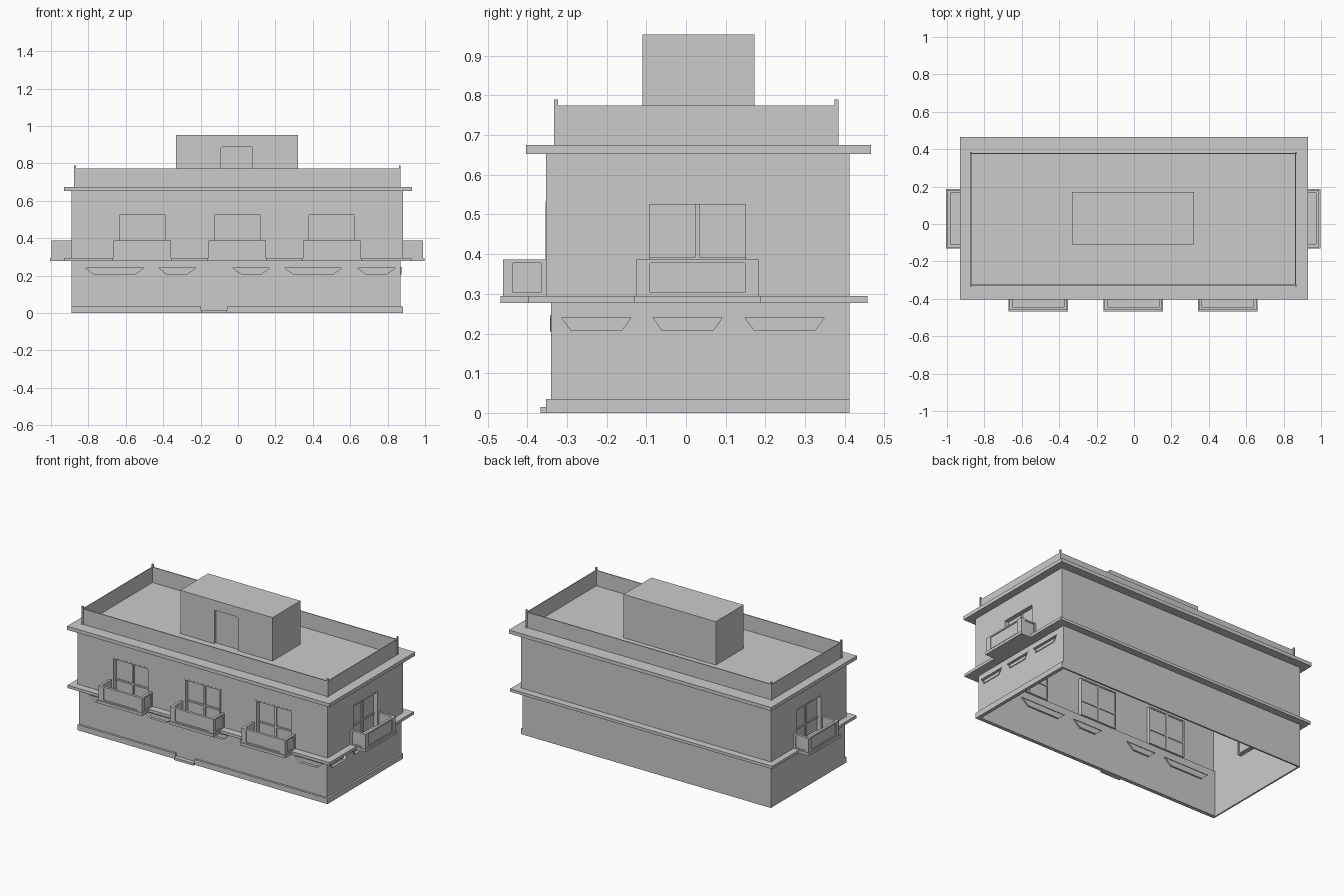
import bpy, bmesh

if "Cube" in bpy.data.objects:
    bpy.data.objects.remove(bpy.data.objects["Cube"])

# wall planes: (u along the wall, v outward, w up) -> world
def front(u, v, w): return (u, -0.353 - v, w)
def right(u, v, w): return (0.882 + v, u, w)
def left(u, v, w): return (-0.89 - v, u, w)
def front_low(u, v, w): return (u, -0.34 - v, w)
def right_low(u, v, w): return (0.87 + v, u, w)
def world(x, y, z): return (x, y, z)


def finish(name, bm):
    bmesh.ops.recalc_face_normals(bm, faces=bm.faces)
    me = bpy.data.meshes.new(name)
    bm.to_mesh(me)
    bm.free()
    ob = bpy.data.objects.new(name, me)
    bpy.context.collection.objects.link(ob)
    return ob


def add_box(bm, f, u0, u1, v0, v1, w0, w1):
    vs = [bm.verts.new(f(u, v, w)) for u in (u0, u1) for v in (v0, v1) for w in (w0, w1)]
    for q in ((0, 1, 3, 2), (4, 6, 7, 5), (0, 4, 5, 1), (2, 3, 7, 6), (0, 2, 6, 4), (1, 5, 7, 3)):
        bm.faces.new([vs[i] for i in q])


def boxes(name, f, *dims):
    bm = bmesh.new()
    for d in dims:
        add_box(bm, f, *d)
    return finish(name, bm)


def prism(name, f, outline, v0, v1):
    bm = bmesh.new()
    a = [bm.verts.new(f(u, v0, w)) for u, w in outline]
    b = [bm.verts.new(f(u, v1, w)) for u, w in outline]
    bm.faces.new(a)
    bm.faces.new(b)
    for i in range(len(a)):
        j = (i + 1) % len(a)
        bm.faces.new((a[i], a[j], b[j], b[i]))
    return finish(name, bm)


def cut(ob, cutters):
    bpy.context.view_layer.objects.active = ob
    for c in cutters:
        m = ob.modifiers.new("cut", 'BOOLEAN')
        m.object, m.operation, m.solver = c, 'DIFFERENCE', 'EXACT'
        bpy.ops.object.modifier_apply(modifier=m.name)
        bpy.data.objects.remove(c, do_unlink=True)


def trapezoid(u0, u1, inset, grow=0.0):
    return [(u0 - grow, 0.245 + grow), (u1 + grow, 0.245 + grow),
            (u1 - inset + grow, 0.205 - grow), (u0 + inset - grow, 0.205 - grow)]


# storey shells: hollow tubes open at the bottom
upper = boxes("upper_walls", world, (-0.89, 0.882, -0.353, 0.412, 0.285, 0.66))
lower = boxes("lower_walls", world, (-0.89, 0.87, -0.34, 0.412, 0.0, 0.29))
upper_cuts = [boxes("cutter", world, (-0.88, 0.872, -0.343, 0.402, 0.2, 0.8))]
lower_cuts = [boxes("cutter", world, (-0.88, 0.86, -0.33, 0.402, -0.1, 0.5))]


def window(f, c):
    # recessed frame with a cross of glazing bars
    a, b, z0, z1, t, m = c - 0.129, c + 0.129, 0.293, 0.533, 0.008, 0.387
    upper_cuts.append(boxes("cutter", f, (a, b, -0.05, 0.05, z0, z1)))
    boxes("window_frame", f,
          (a, a + t, -0.035, 0.001, z0, z1), (b - t, b, -0.035, 0.001, z0, z1),
          (a + t, b - t, -0.035, 0.001, z1 - t, z1), (a + t, b - t, -0.035, 0.001, z0, z0 + t),
          (c - 0.006, c + 0.006, -0.035, -0.018, z0 + t, z1 - t),
          (a + t, c - 0.006, -0.035, -0.018, m - 0.005, m + 0.005),
          (c + 0.006, b - t, -0.035, -0.018, m - 0.005, m + 0.005))
    boxes("window_glass", f, (a + t, b - t, -0.03, -0.026, z0 + t, z1 - t))


def balcony(f, c):
    # floor plate, framed parapet and set-back panels
    h, d, t, z0, z1 = 0.154, 0.108, 0.016, 0.295, 0.387
    boxes("balcony_floor", f, (c - h - 0.005, c + h + 0.005, -0.005, d + 0.006, 0.277, z0))
    parts = []
    for s in (-1, 1):
        e, i = c + s * h, c + s * (h - t)
        p = c + s * (h - 0.034)
        u0, u1 = sorted((e, i))
        parts += [(u0, u1, 0, 0.013, z0, z1), (u0, u1, d - 0.025, d, z0, z1),
                  (u0, u1, 0.013, d - 0.025, z1 - 0.009, z1),
                  (u0, u1, 0.013, d - 0.025, z0, z0 + 0.008)]
        q0, q1 = sorted((c + s * (h - 0.005), i))
        parts.append((q0, q1, 0.013, d - 0.025, z0 + 0.008, z1 - 0.009))
        p0, p1 = sorted((i, p))
        parts.append((p0, p1, d - t, d, z0, z1))
    g = h - 0.034
    parts += [(c - g, c + g, d - t, d, z1 - 0.009, z1), (c - g, c + g, d - t, d, z0, z0 + 0.008),
              (c - g, c + g, d - t, d - 0.005, z0 + 0.008, z1 - 0.009)]
    boxes("balcony_parapet", f, *parts)


for f, c in ((front, -0.512), (front, -0.004), (front, 0.501), (right, 0.029), (left, 0.029)):
    window(f, c)
    balcony(f, c)


def low_window(f, u0, u1, inset):
    # tapered strip window with thin trim
    lower_cuts.append(prism("cutter", f, trapezoid(u0, u1, inset, -0.001), -0.04, 0.04))
    trim = prism("low_window_trim", f, trapezoid(u0, u1, inset), -0.02, 0.003)
    cut(trim, [prism("cutter", f, trapezoid(u0, u1, inset, -0.004), -0.05, 0.05)])
    prism("low_window_glass", f, trapezoid(u0, u1, inset, -0.003), -0.018, -0.014)


for u0, u1 in ((-0.82, -0.50), (-0.43, -0.222), (-0.032, 0.175), (0.245, 0.56), (0.635, 0.845)):
    low_window(front_low, u0, u1, 0.045)
for u0, u1 in ((-0.318, -0.134), (-0.088, 0.096), (0.144, 0.353)):
    low_window(right_low, u0, u1, 0.023)

cut(upper, upper_cuts)
cut(lower, lower_cuts)

# plinth and entrance step
boxes("plinth", world, (-0.89, -0.197, -0.353, -0.338, 0, 0.035),
      (-0.06, 0.882, -0.353, -0.338, 0, 0.035), (0.868, 0.882, -0.338, 0.412, 0, 0.035))
boxes("entrance_step", world, (-0.197, -0.06, -0.367, -0.338, 0, 0.015))

# ledge running around between the storeys
ledge = boxes("storey_ledge", world, (-0.93, 0.927, -0.398, 0.457, 0.277, 0.295))
cut(ledge, [boxes("cutter", world, (-0.88, 0.86, -0.33, 0.402, 0.2, 0.4))])

# roof slab, thin parapet and corner posts
boxes("roof_slab", world, (-0.93, 0.93, -0.403, 0.466, 0.652, 0.675))
x0, x1, y0, y1, t = -0.873, 0.867, -0.328, 0.379, 0.006
boxes("roof_parapet", world, (x0, x1, y0, y0 + t, 0.675, 0.774), (x0, x1, y1 - t, y1, 0.675, 0.774),
      (x0, x0 + t, y0 + t, y1 - t, 0.675, 0.774), (x1 - t, x1, y0 + t, y1 - t, 0.675, 0.774))
boxes("parapet_posts", world, *[(x - 0.005, x + 0.005, y - 0.005, y + 0.005, 0.675, 0.79)
                                for x in (x0 + 0.002, x1 - 0.002) for y in (y0, y1)])

# stair house with recessed door
house = boxes("stair_house", world, (-0.332, 0.322, -0.11, 0.172, 0.675, 0.953))
door = [(-0.091, 0.67), (0.077, 0.67), (0.077, 0.882), (0.069, 0.89), (-0.083, 0.89), (-0.091, 0.882)]
cut(house, [prism("cutter", lambda u, v, w: (u, -0.11 - v, w), door, -0.015, 0.05)])
